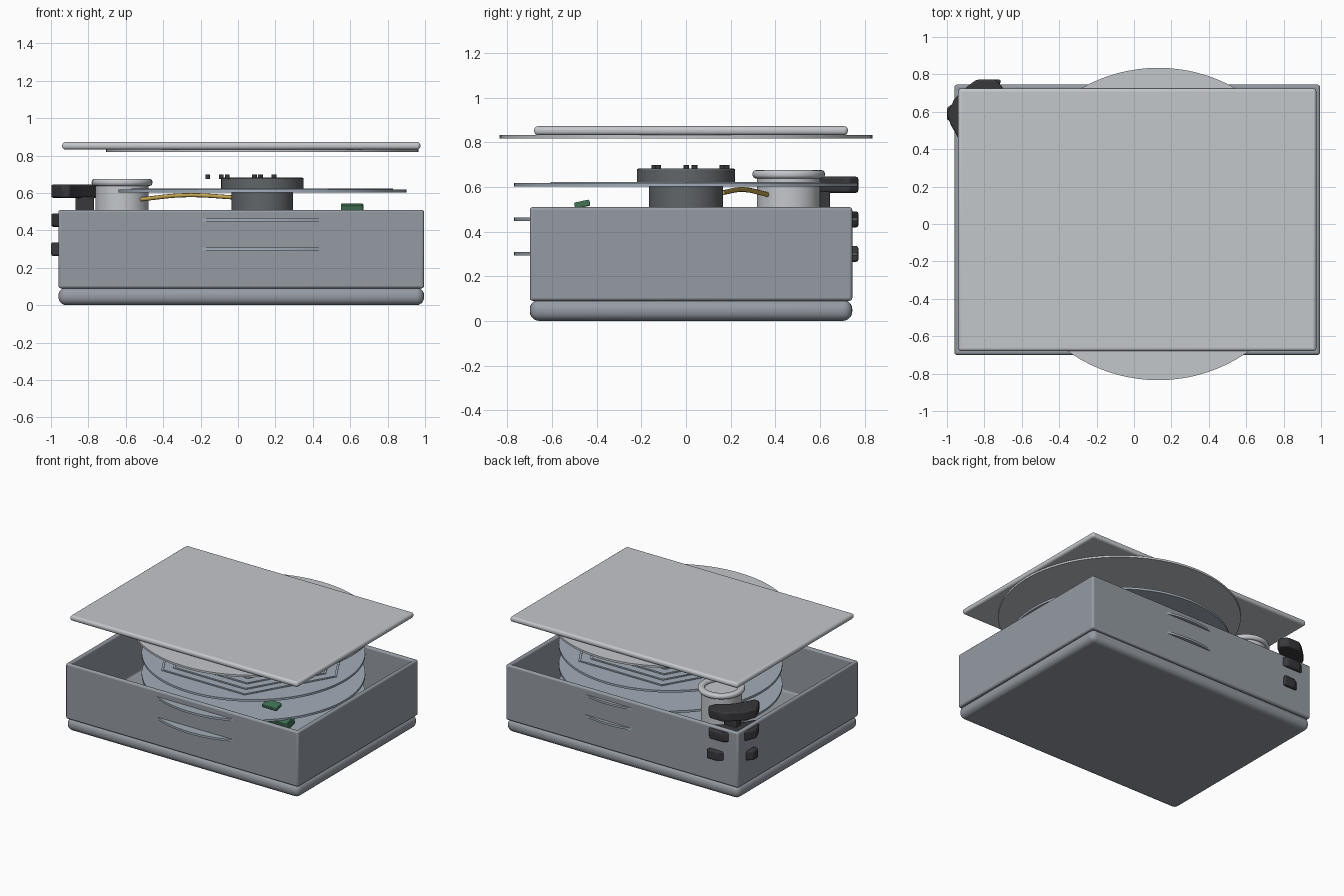
import bpy, bmesh
from math import cos, sin, pi, radians
from mathutils import Vector

if "Cube" in bpy.data.objects:
    bpy.data.objects.remove(bpy.data.objects["Cube"])


def material(name, r, g, b):
    m = bpy.data.materials.new(name)
    m.diffuse_color = (r, g, b, 1)
    m.use_nodes = True
    m.node_tree.nodes["Principled BSDF"].inputs["Base Color"].default_value = m.diffuse_color
    return m


SLATE = material("slate", .30, .33, .37)
PALE = material("pale_metal", .55, .57, .60)
PLATTER = material("platter_blue", .36, .42, .49)
DARK = material("dark_steel", .12, .13, .14)
BLACK = material("black", .04, .04, .045)
GOLD = material("gold", .55, .38, .08)
GREEN = material("green", .05, .17, .09)


def add(name, bm, mat, bevel=0, segs=3):
    bmesh.ops.recalc_face_normals(bm, faces=bm.faces)
    me = bpy.data.meshes.new(name)
    bm.to_mesh(me)
    bm.free()
    ob = bpy.data.objects.new(name, me)
    bpy.context.collection.objects.link(ob)
    me.materials.append(mat)
    if bevel:
        mod = ob.modifiers.new("bevel", 'BEVEL')
        mod.width, mod.segments = bevel, segs
    bpy.ops.object.select_all(action='DESELECT')
    ob.select_set(True)
    bpy.context.view_layer.objects.active = ob
    bpy.ops.object.shade_smooth_by_angle(angle=radians(35))
    return ob


def box_bm(lo, hi):
    bm = bmesh.new()
    bmesh.ops.create_cube(bm, size=1)
    for v in bm.verts:
        v.co = Vector([(a + b) / 2 + c * (b - a) for a, b, c in zip(lo, hi, v.co)])
    return bm


def box(name, lo, hi, mat, bevel=0, segs=3):
    return add(name, box_bm(lo, hi), mat, bevel, segs)


def prism(name, pts, z0, z1, mat, bevel=0):
    bm = bmesh.new()
    f = bm.faces.new([bm.verts.new((x, y, z0)) for x, y in pts])
    top = bmesh.ops.extrude_face_region(bm, geom=[f])['geom']
    for v in top:
        if isinstance(v, bmesh.types.BMVert):
            v.co.z = z1
    return add(name, bm, mat, bevel, 2)


def cyl(name, x, y, r, z0, z1, mat, n=64, bevel=0):
    pts = [(x + r * cos(2 * pi * i / n), y + r * sin(2 * pi * i / n)) for i in range(n)]
    return prism(name, pts, z0, z1, mat, bevel)


def ring(name, x, y, r_in, r_out, z0, z1, n, mat, bevel=0):
    bm = bmesh.new()
    prof = [(r_in, z0), (r_out, z0), (r_out, z1), (r_in, z1)]
    loops = [[bm.verts.new((x + r * cos(2 * pi * i / n), y + r * sin(2 * pi * i / n), z))
              for r, z in prof] for i in range(n)]
    for i in range(n):
        a, b = loops[i], loops[(i + 1) % n]
        for k in range(4):
            bm.faces.new((a[k], b[k], b[(k + 1) % 4], a[(k + 1) % 4]))
    return add(name, bm, mat, bevel, 3)


# base slab and open-topped case
box("base_plate", (-.96, -.70, 0), (.995, .745, .095), SLATE, .042, 5)
case = box_bm((-.96, -.70, .09), (.995, .745, .51))
top = max(case.faces, key=lambda f: f.calc_center_median().z)
bmesh.ops.inset_region(case, faces=[top], thickness=.045)
hole = bmesh.ops.extrude_face_region(case, geom=[top])['geom']
for v in hole:
    if isinstance(v, bmesh.types.BMVert):
        v.co.z = .13
bmesh.ops.delete(case, geom=[top], context='FACES')
add("case", case, SLATE, .013, 3)

# raised lid with round plate beneath
box("lid", (-.94, -.68, .832), (.975, .725, .872), PALE, .017, 4)
cyl("lid_plate", .13, 0, .835, .818, .833, PALE, 96)

# platters, read arms and magnets repeat on three levels
magnet = [(-1, .585), (-.96, .67), (-.88, .745), (-.84, .772), (-.74, .772),
          (-.70, .73), (-.72, .68), (-.82, .60), (-.90, .46), (-.94, .46), (-.98, .53)]
small = [(-1, .555), (-1, .62), (-.80, .772), (-.71, .772), (-.73, .70), (-.85, .60), (-.92, .54)]
for i, z in enumerate((.30, .455, .61)):
    cyl(f"platter_{i+1}", .13, 0, .77, z - .008, z + .008, PLATTER, 96)
    prism(f"magnet_{i+1}", small if i == 0 else magnet, z - .036, z + .036, BLACK, .01)
    cu = bpy.data.curves.new(f"read_arm_{i+1}", 'CURVE')
    cu.dimensions, cu.bevel_depth, cu.bevel_resolution = '3D', .011, 2
    cu.use_fill_caps = True
    sp = cu.splines.new('BEZIER')
    path = [(-.53, .37, z - .045), (-.28, .26, z - .022), (.0, .165, z - .035)]
    sp.bezier_points.add(2)
    for p, co in zip(sp.bezier_points, path):
        p.co = co
        p.handle_left_type = p.handle_right_type = 'AUTO'
    cu.materials.append(GOLD)
    bpy.context.collection.objects.link(bpy.data.objects.new(f"read_arm_{i+1}", cu))

# hexagonal track lines on the top platter
for i, r in enumerate((.70, .61, .52, .43)):
    ring(f"track_{i+1}", .13, 0, r - .018, r, .614, .623, 6, PLATTER)

# spindle, clamp and screws
cyl("spindle", .13, 0, .165, .12, .61, DARK)
cyl("spindle_clamp", .13, 0, .22, .61, .682, DARK, 64, .006)
for i in range(6):
    a = radians(6 + 60 * i)
    cyl(f"clamp_screw_{i+1}", .015 + .178 * cos(a), .02 + .178 * sin(a), .013,
        .675, .698, BLACK, 12)

# actuator pivot
cyl("pivot", -.62, .46, .142, .12, .65, PALE)
ring("pivot_rim", -.62, .46, .115, .162, .638, .675, 48, PALE, .014)
box("magnet_post", (-.87, .58, .13), (-.77, .645, .58), BLACK, .006)

# connector blocks at the front right
conn = box("connector_small", (-.06, -.035, -.014), (.06, .035, .014), GREEN, .005, 2)
conn.location = (.61, -.465, .523)
conn.rotation_euler.x = radians(12)
conn = box("connector_large", (-.10, -.05, -.035), (.10, .05, .035), GREEN, .008, 2)
conn.location = (.66, -.45, .42)
conn.rotation_euler.x = radians(12)
